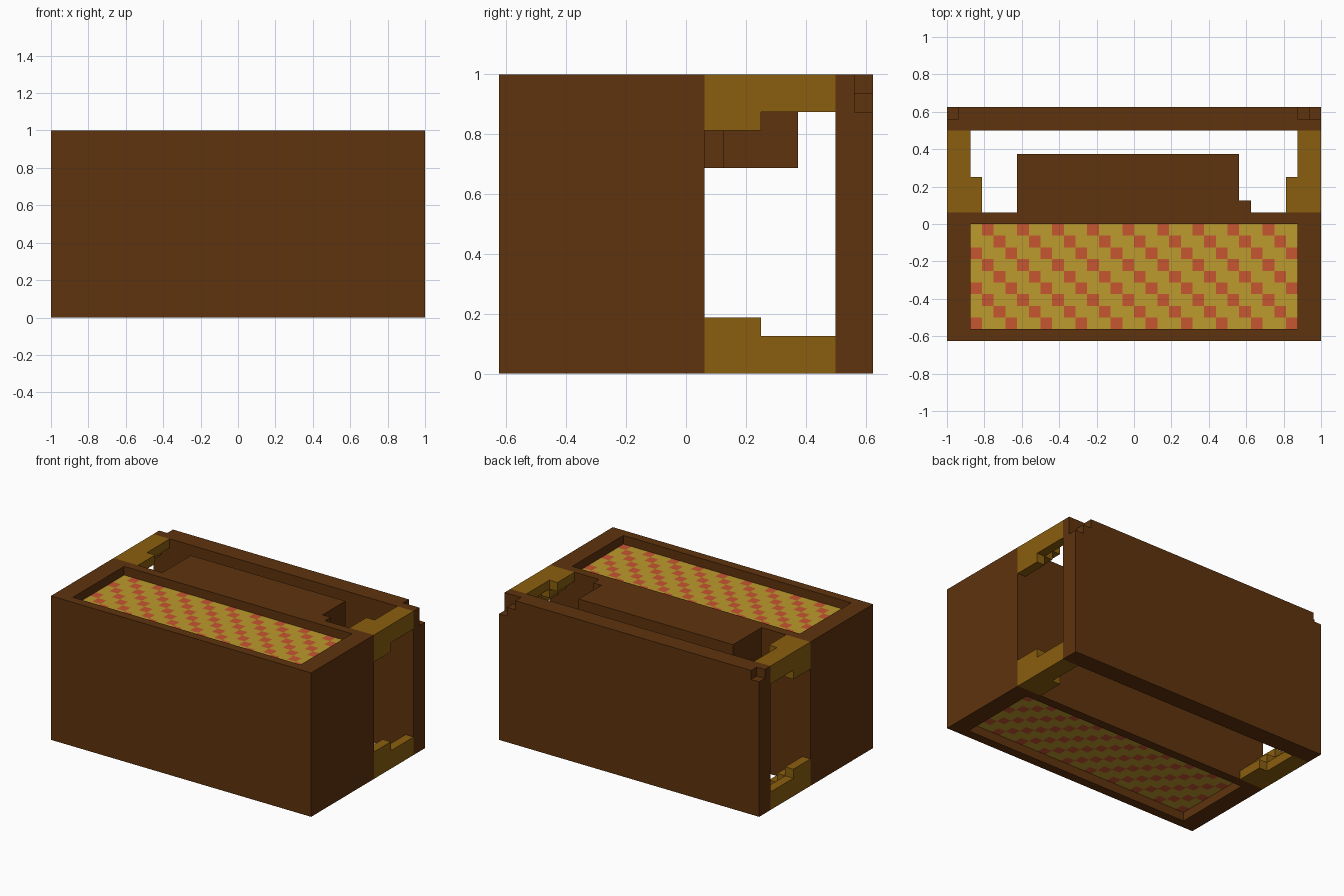
import bpy, bmesh
from mathutils import Vector

old = bpy.data.objects.get("Cube")
if old:
    bpy.data.objects.remove(old, do_unlink=True)

U = 0.0625  # modelling grid unit


def material(name, rgb):
    m = bpy.data.materials.new(name)
    m.use_nodes = True
    m.diffuse_color = (*rgb, 1)
    bsdf = m.node_tree.nodes["Principled BSDF"]
    bsdf.inputs["Base Color"].default_value = (*rgb, 1)
    bsdf.inputs["Roughness"].default_value = 0.9
    return m


BROWN = material("dark brown wood", (0.114, 0.033, 0.004))
GOLD = material("golden brown", (0.254, 0.114, 0.0045))
YELLOW = material("woven yellow", (0.515, 0.328, 0.026))
RED = material("woven red", (0.565, 0.093, 0.03))


def finish(name, bm, *mats):
    mesh = bpy.data.meshes.new(name)
    bm.to_mesh(mesh)
    bm.free()
    for m in mats:
        mesh.materials.append(m)
    ob = bpy.data.objects.new(name, mesh)
    bpy.context.collection.objects.link(ob)
    return ob


def prism(bm, points, offset):
    """Extrude a closed outline of 3D points along offset."""
    face = bm.faces.new([bm.verts.new(p) for p in points])
    ext = bmesh.ops.extrude_face_region(bm, geom=[face], use_keep_orig=True)
    verts = [g for g in ext["geom"] if isinstance(g, bmesh.types.BMVert)]
    bmesh.ops.translate(bm, vec=Vector(offset), verts=verts)
    bmesh.ops.recalc_face_normals(bm, faces=bm.faces)


def box(name, lo, hi, mat):
    bm = bmesh.new()
    (x0, y0, z0), (x1, y1, z1) = lo, hi
    prism(bm, [(x0, y0, z0), (x1, y0, z0), (x1, y1, z0), (x0, y1, z0)], (0, 0, z1 - z0))
    return finish(name, bm, mat)


def cut(target, lo, hi):
    cutter = box("cutter", lo, hi, BROWN)
    cutter.hide_render = True
    mod = target.modifiers.new("cut", 'BOOLEAN')
    mod.operation = 'DIFFERENCE'
    mod.solver = 'EXACT'
    mod.object = cutter
    bpy.context.view_layer.objects.active = target
    bpy.ops.object.modifier_apply(modifier=mod.name)
    bpy.data.objects.remove(cutter, do_unlink=True)


# Main box with a shallow tray in its top and bottom
body = box("main_box", (-1, -0.625, 0), (1, U, 1), BROWN)
cut(body, (-0.875, -0.5625, 1 - U), (0.875, 0, 1.1))
cut(body, (-0.875, -0.5625, -0.1), (0.875, 0, U))

# Chequered woven sheets lying in both trays
COLS, ROWS = 28, 9
for name, z, flip in (("top_woven_sheet", 1 - U + 0.002, False), ("bottom_woven_sheet", U - 0.002, True)):
    bm = bmesh.new()
    grid = [[bm.verts.new((-0.875 + c * U, -r * U, z)) for c in range(COLS + 1)] for r in range(ROWS + 1)]
    for r in range(ROWS):
        for c in range(COLS):
            f = bm.faces.new((grid[r + 1][c], grid[r + 1][c + 1], grid[r][c + 1], grid[r][c]))
            f.material_index = 1 if c % 3 == (r + 1) % 3 else 0
            if flip:
                f.normal_flip()
    finish(name, bm, YELLOW, RED)

# Back panel with chipped upper corners
panel = box("back_panel", (-1, 0.5, 0), (1, 0.625, 1), BROWN)
cut(panel, (-1.1, 0.5625, 1 - U), (-1 + U, 0.7, 1.1))
cut(panel, (1 - 2 * U, 0.5625, 1 - U), (1.1, 0.7, 1.1))
cut(panel, (1 - U, 0.5625, 1 - 2 * U), (1.1, 0.7, 1 - U / 2))

# Raised shelf block behind the main box, stepped at one end
bm = bmesh.new()
outline = [(-0.625, U), (0.625, U), (0.625, 0.125), (0.5625, 0.125), (0.5625, 0.375), (-0.625, 0.375)]
prism(bm, [(x, y, 0.6875) for x, y in outline], (0, 0, 0.3125))
finish("rear_shelf_block", bm, BROWN)


# Stepped corner brackets joining the box to the back panel
def stair(n):
    pts = [(0, 0)]
    for i in range(n):
        pts += [(n - i, i), (n - i, i + 1)]
    return pts + [(0, n)]


for side, sx in (("left", 1), ("right", -1)):
    for level in ("top", "bottom"):
        bm = bmesh.new()
        for n, y0, y1 in ((3, U, 0.25), (2, 0.25, 0.5)):
            pts = [(sx * (1 - a * U), y0, 1 - b * U if level == "top" else b * U) for a, b in stair(n)]
            prism(bm, pts, (0, y1 - y0, 0))
        finish(f"{side}_{level}_bracket", bm, GOLD)
